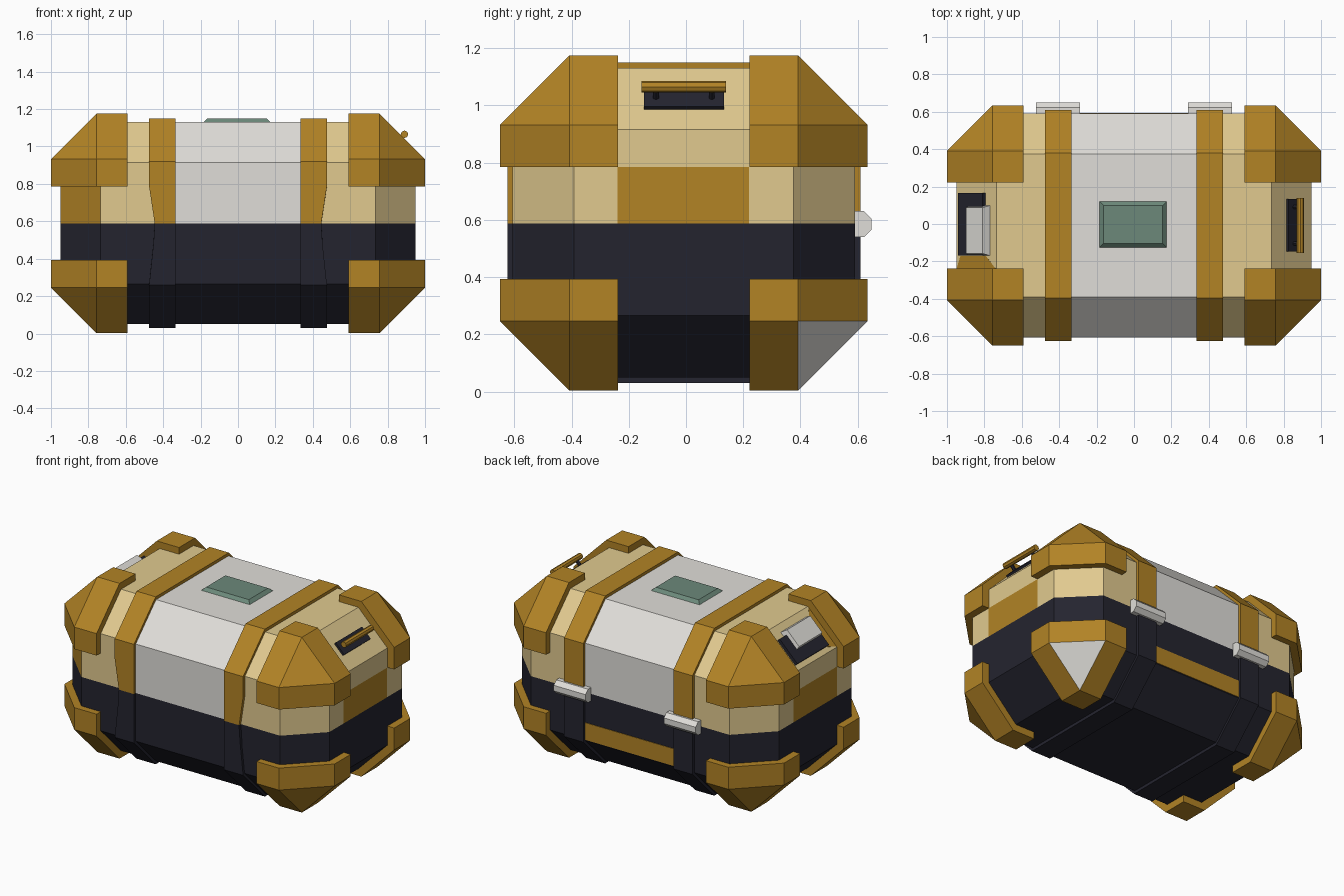
import bpy, bmesh, math
from mathutils import Vector, Matrix

if "Cube" in bpy.data.objects:
    bpy.data.objects.remove(bpy.data.objects["Cube"])

CY = -0.0075  # the shell sits slightly forward of the hinges


def mat(name, rgb):
    m = bpy.data.materials.new(name)
    lin = [(c / 255 / 12.92 if c < 11 else ((c / 255 + 0.055) / 1.055) ** 2.4) for c in rgb]
    m.diffuse_color = (*lin, 1)
    m.use_nodes = True
    m.node_tree.nodes["Principled BSDF"].inputs["Base Color"].default_value = m.diffuse_color
    return m


GOLD = mat("gold", (178, 131, 37))
TAN = mat("tan", (225, 202, 143))
WHITE = mat("off_white", (224, 222, 217))
DARK = mat("dark_navy", (36, 36, 47))
GREEN = mat("grey_green", (108, 137, 122))


def finish(bm, name, mats, rule=None):
    bmesh.ops.recalc_face_normals(bm, faces=bm.faces[:])
    bm.normal_update()
    if rule:
        for f in bm.faces:
            f.material_index = rule(f.calc_center_median(), f.normal)
    me = bpy.data.meshes.new(name)
    bm.to_mesh(me)
    bm.free()
    for m in mats:
        me.materials.append(m)
    ob = bpy.data.objects.new(name, me)
    bpy.context.collection.objects.link(ob)
    return ob


def chamfer_box(hx, hy, z0, z1, c):
    """Box with every edge and corner cut at 45 degrees."""
    bm = bmesh.new()
    hz, cz = (z1 - z0) / 2, (z0 + z1) / 2
    for sx in (-1, 1):
        for sy in (-1, 1):
            for sz in (-1, 1):
                for k in range(3):
                    d = [c, c, c]
                    d[k] = 0
                    bm.verts.new((sx * (hx - d[0]), CY + sy * (hy - d[1]), cz + sz * (hz - d[2])))
    bmesh.ops.convex_hull(bm, input=bm.verts[:])
    bmesh.ops.recalc_face_normals(bm, faces=bm.faces[:])
    bmesh.ops.dissolve_limit(bm, angle_limit=0.01, verts=bm.verts[:], edges=bm.edges[:])
    return bm


def cut(bm, co, no, clear=False):
    r = bmesh.ops.bisect_plane(bm, geom=bm.verts[:] + bm.edges[:] + bm.faces[:], dist=1e-5,
                               plane_co=co, plane_no=no, clear_outer=clear)
    if clear:
        es = [e for e in r["geom_cut"] if isinstance(e, bmesh.types.BMEdge)]
        bmesh.ops.holes_fill(bm, edges=es, sides=0)


def box(name, size, loc, m, rot_y=0.0, taper=0.0):
    """Box standing on its base point; the top may be inset by taper."""
    bm = bmesh.new()
    bmesh.ops.create_cube(bm, size=1)
    for v in bm.verts:
        t = taper if v.co.z > 0 else 0
        v.co = Vector((v.co.x * (size[0] - 2 * t), v.co.y * (size[1] - 2 * t), (v.co.z + 0.5) * size[2]))
    bm.transform(Matrix.Translation(loc) @ Matrix.Rotation(rot_y, 4, 'Y'))
    return finish(bm, name, [m])


def rod(name, p0, p1, r, sides, m, twist=0.0):
    bm = bmesh.new()
    p0, p1 = Vector(p0), Vector(p1)
    d = p1 - p0
    bmesh.ops.create_cone(bm, cap_ends=True, segments=sides, radius1=r, radius2=r, depth=d.length)
    bm.transform(Matrix.Translation((p0 + p1) / 2) @ d.to_track_quat('Z', 'Y').to_matrix().to_4x4()
                 @ Matrix.Rotation(twist, 4, 'Z'))
    return finish(bm, name, [m])


# Main shell: dark base, tan lid ends, white lid centre, gold end panels
bm = chamfer_box(0.95, 0.598, 0.05, 1.13, 0.215)
for z in (0.587, 0.785):
    cut(bm, (0, 0, z), (0, 0, 1))
for x in (-0.4, 0.4):
    cut(bm, (x, 0, 0), (1, 0, 0))
for y in (-0.24, 0.22):
    cut(bm, (0, y, 0), (0, 1, 0))


def shell_rule(c, n):
    if c.z < 0.587:
        return 0
    if abs(c.x) < 0.4:
        return 2
    if c.z < 0.785:
        if abs(n.x) > 0.9 and -0.24 < c.y < 0.22:
            return 3
        if n.x < -0.5 and n.y < -0.5:
            return 3
    return 1


finish(bm, "shell", [DARK, TAN, WHITE, GOLD], shell_rule)

# Eight corner guards; one lower back guard has a white corner facet
for sx, xn in ((-1, "left"), (1, "right")):
    for sy, yn in ((-1, "front"), (1, "back")):
        for up, zn in ((False, "lower"), (True, "upper")):
            bm = chamfer_box(1.0, 0.642, 0.003, 1.175, 0.243)
            cut(bm, (sx * 0.592, 0, 0), (-sx, 0, 0), True)
            cut(bm, (0, CY + sy * 0.23, 0), (0, -sy, 0), True)
            cut(bm, (0, 0, 0.785 if up else 0.393), (0, 0, -1 if up else 1), True)
            odd = sx > 0 and sy > 0 and not up
            finish(bm, f"{zn}_{yn}_{xn}_corner_guard", [GOLD, WHITE],
                   lambda c, n: int(odd and min(n.x, n.y, -n.z) > 0.4))

# Straps round the shell, narrowing at the front seam
h, k = 0.617, 0.23
loop = [(-h + k, 1.15, .475), (-h, 0.92, .475), (-h, 0.785, .475), (-h, 0.587, .445), (-h, 0.48, .452),
        (-h, 0.26, .475), (-h + k, 0.03, .475), (h - k, 0.03, .475), (h, 0.26, .475),
        (h, 0.587, .475), (h, 0.92, .475), (h - k, 1.15, .475)]
for s, n in ((-1, "left"), (1, "right")):
    bm = bmesh.new()
    a = [bm.verts.new((s * 0.333, CY + y, z)) for y, z, _ in loop]
    b = [bm.verts.new((s * x, CY + y, z)) for y, z, x in loop]
    for i in range(len(loop)):
        j = (i + 1) % len(loop)
        bm.faces.new((a[i], a[j], b[j], b[i]))
    bm.faces.new(a)
    bm.faces.new(b[::-1])
    cut(bm, (0, 0, 0.587), (0, 0, 1))
    finish(bm, n + "_strap", [DARK, GOLD], lambda c, n: int(c.z > 0.587))
    # Hinge barrel behind each strap
    rod(n + "_hinge", (s * 0.29, 0.603, 0.585), (s * 0.525, 0.603, 0.585), 0.049, 8, WHITE, math.pi / 8)

# Gold stripe on the lower back, green window on the lid
box("back_stripe", (0.664, 0.008, 0.115), (0, 0.59, 0.27), GOLD)
box("lid_window", (0.36, 0.247, 0.021), (-0.005, -0.002, 1.129), GREEN, taper=0.022)

# Right carry handle: base plate, two posts and a bar
Q = math.pi / 4
box("right_handle_base", (0.09, 0.28, 0.018), (0.845, CY, 1.015), DARK, Q)
for y in (-0.105, 0.09):
    rod("right_handle_post", (0.845, y, 1.015), (0.89, y, 1.065), 0.012, 6, DARK)
rod("right_handle_bar", (0.89, -0.155, 1.065), (0.89, 0.14, 1.065), 0.02, 8, GOLD)

# Left end: dark plate with a raised white cover and a gold patch
box("left_plate", (0.185, 0.335, 0.025), (-0.857, -0.002, 1.003), DARK, -Q)
box("left_cover", (0.15, 0.27, 0.048), (-0.82, -0.035, 1.04), WHITE, -Q, taper=0.012)
bm = bmesh.new()
pts = [(-0.945, -0.238), (-0.738, -0.238), (-0.79, -0.17), (-0.925, -0.17)]
low = [bm.verts.new((x, y, 1.858 + x)) for x, y in pts]
top = [bm.verts.new((x - 0.003, y, 1.863 + x)) for x, y in pts]
bm.faces.new(low)
bm.faces.new(top)
for i in range(4):
    bm.faces.new((low[i], low[(i + 1) % 4], top[(i + 1) % 4], top[i]))
finish(bm, "left_gold_patch", [GOLD])
